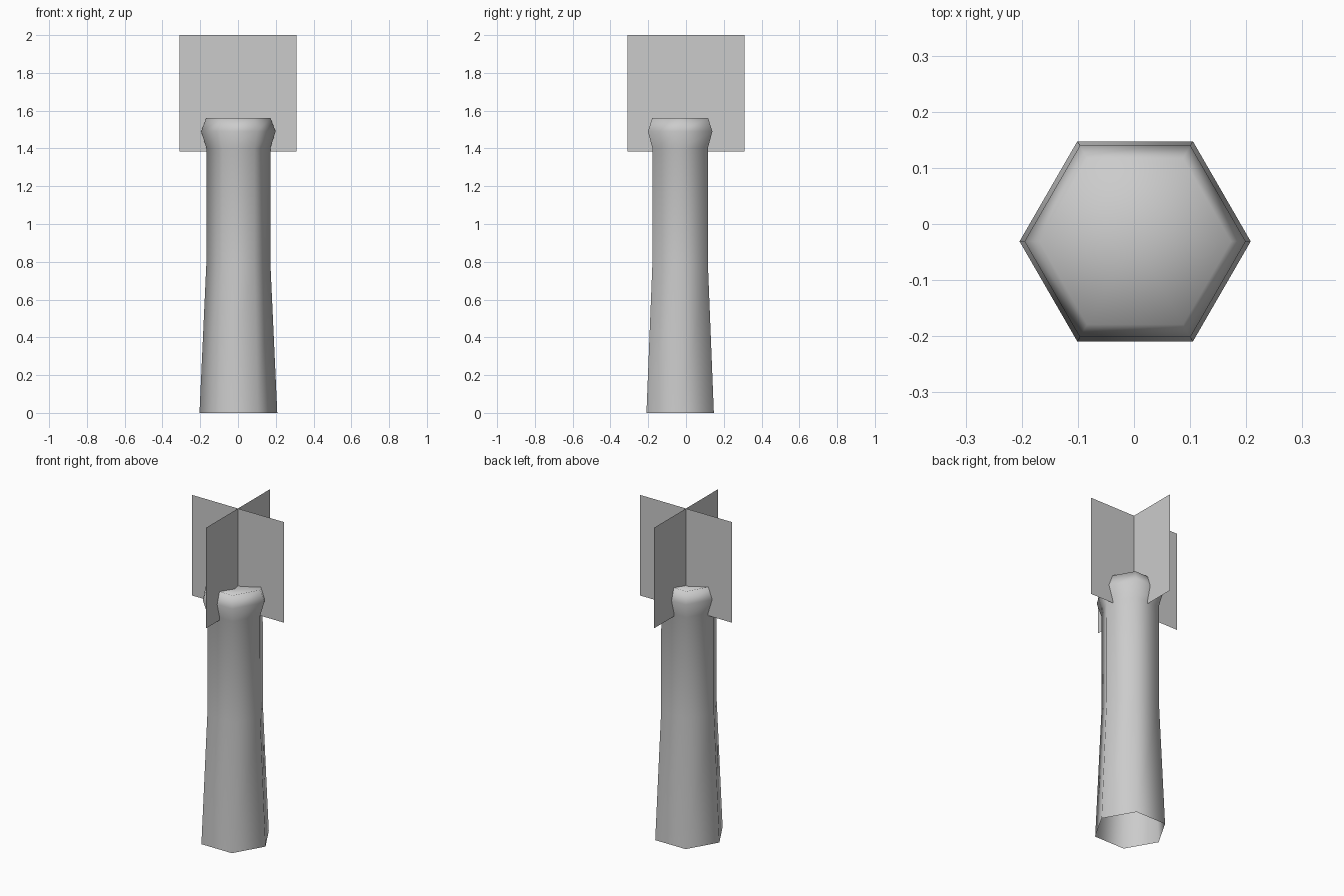
import bpy
import bmesh
from math import cos, sin, pi

old = bpy.data.objects.get("Cube")
if old:
    bpy.data.objects.remove(old, do_unlink=True)

grey = bpy.data.materials.new("plain grey")
grey.use_nodes = True
colour = (0.6, 0.6, 0.6, 1)
grey.diffuse_color = colour
grey.node_tree.nodes["Principled BSDF"].inputs["Base Color"].default_value = colour


def add_object(name, bm, smooth):
    for face in bm.faces:
        face.smooth = smooth
    mesh = bpy.data.meshes.new(name)
    bm.to_mesh(mesh)
    bm.free()
    mesh.materials.append(grey)
    obj = bpy.data.objects.new(name, mesh)
    bpy.context.collection.objects.link(obj)
    return obj


# Six-sided handle: flared foot, straight shaft, swollen head, open underneath
SIDES = 6
profile = [(0.206, 0), (0.17, 0.78), (0.169, 1.4), (0.197, 1.49), (0.171, 1.56)]
bm = bmesh.new()
rings = []
for radius, z in profile:
    rings.append([bm.verts.new((radius * cos(2 * pi * i / SIDES),
                                radius * sin(2 * pi * i / SIDES), z))
                  for i in range(SIDES)])
for low, high in zip(rings, rings[1:]):
    for i in range(SIDES):
        j = (i + 1) % SIDES
        bm.faces.new((low[i], low[j], high[j], high[i]))

# Shallow dished top
dish = bm.verts.new((0, 0, 1.52))
for i in range(SIDES):
    bm.faces.new((rings[-1][i], rings[-1][(i + 1) % SIDES], dish))
handle = add_object("handle", bm, True)
handle.location = (0.002, -0.031, 0)

# Two crossed upright cards for the flame
HALF, BOTTOM, TOP = 0.31, 1.385, 2.0
for name, dx, dy in (("flame_card_across", HALF, 0), ("flame_card_along", 0, HALF)):
    bm = bmesh.new()
    corners = [(-dx, -dy, BOTTOM), (dx, dy, BOTTOM), (dx, dy, TOP), (-dx, -dy, TOP)]
    bm.faces.new([bm.verts.new(c) for c in corners])
    add_object(name, bm, False)
